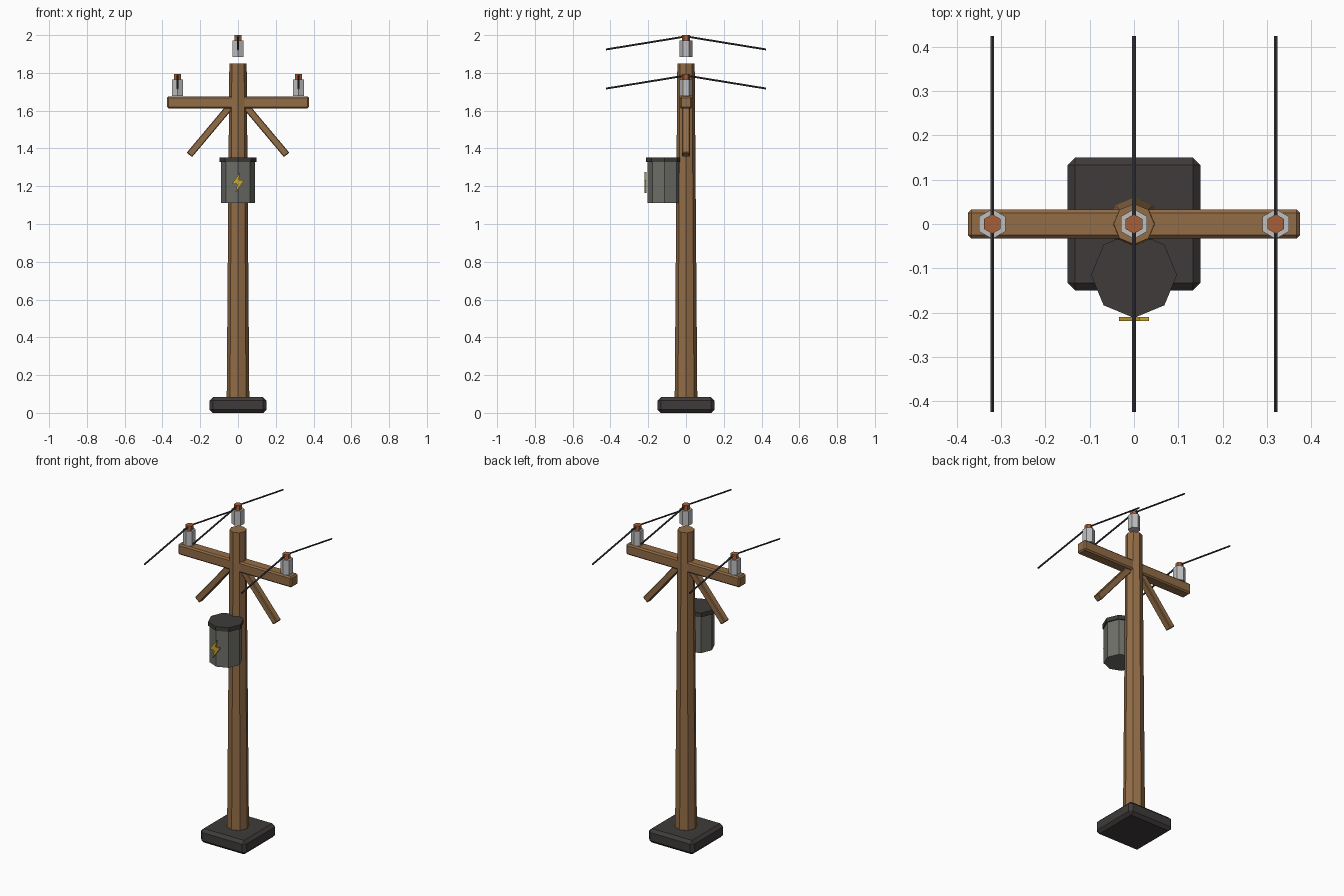
import bpy
import bmesh
from math import radians
from mathutils import Vector

cube = bpy.data.objects.get("Cube")
if cube:
    bpy.data.objects.remove(cube, do_unlink=True)


def material(name, r, g, b):
    m = bpy.data.materials.new(name)
    m.use_nodes = True
    m.diffuse_color = (r, g, b, 1)
    m.node_tree.nodes["Principled BSDF"].inputs["Base Color"].default_value = (r, g, b, 1)
    return m


wood = material("brown wood", 0.29, 0.153, 0.062)
dark = material("charcoal", 0.05, 0.043, 0.043)
grey = material("grey metal", 0.156, 0.156, 0.138)
ceramic = material("pale ceramic", 0.52, 0.52, 0.52)
copper = material("copper", 0.38, 0.115, 0.04)
yellow = material("yellow", 0.58, 0.38, 0.03)


def box(name, mat, size, loc, bevel, tilt=0):
    bpy.ops.mesh.primitive_cube_add(size=1, location=loc, rotation=(0, tilt, 0))
    ob = bpy.context.object
    ob.name = name
    ob.scale = size
    bpy.ops.object.transform_apply(location=False, rotation=False, scale=True)
    mod = ob.modifiers.new("chamfer", 'BEVEL')
    mod.width = bevel
    mod.segments = 1
    ob.data.materials.append(mat)
    return ob


def prism(name, mat, sides, r1, r2, x, y, z1, z2):
    bpy.ops.mesh.primitive_cone_add(vertices=sides, radius1=r1, radius2=r2,
                                    depth=z2 - z1, location=(x, y, (z1 + z2) / 2))
    ob = bpy.context.object
    ob.name = name
    ob.data.materials.append(mat)
    return ob


def wire(name, start, end):
    start, end = Vector(start), Vector(end)
    d = end - start
    bpy.ops.mesh.primitive_cylinder_add(vertices=6, radius=0.005, depth=d.length,
                                        location=(start + end) / 2)
    ob = bpy.context.object
    ob.name = name
    ob.rotation_euler = d.to_track_quat('Z', 'Y').to_euler()
    ob.data.materials.append(dark)


# Footing, tapered pole and crossarm
box("base", dark, (0.3, 0.3, 0.083), (0, 0, 0.0415), 0.017)
prism("pole", wood, 8, 0.06, 0.046, 0, 0, 0.06, 1.85)
box("crossarm", wood, (0.75, 0.066, 0.064), (0, 0, 1.644), 0.008)

# Diagonal braces
for side, label in ((1, "left"), (-1, "right")):
    box(label + "_brace", wood, (0.037, 0.04, 0.35),
        (side * 0.145, 0, 1.5), 0.004, radians(-40 * side))

# Insulators with copper caps and sagging wires
for x, top, label in ((0, 2.0, "centre"), (0.32, 1.793, "left"), (-0.32, 1.793, "right")):
    prism(label + "_insulator", ceramic, 6, 0.034, 0.034, x, 0, top - 0.115, top - 0.028)
    prism(label + "_insulator_cap", copper, 6, 0.022, 0.022, x, 0, top - 0.03, top)
    for dy, end in ((-1, "front"), (1, "back")):
        wire(label + "_" + end + "_wire", (x, 0, top - 0.007), (x, dy * 0.424, top - 0.076))

# Transformer can and lid
prism("transformer_body", grey, 8, 0.09, 0.09, 0, -0.115, 1.11, 1.33)
prism("transformer_lid", dark, 8, 0.097, 0.097, 0, -0.115, 1.327, 1.352)

# Lightning bolt plate
outline = [(0.012, 0.055), (-0.034, -0.008), (-0.004, -0.008),
           (-0.014, -0.055), (0.034, 0.014), (0.004, 0.014)]
bm = bmesh.new()
face = bm.faces.new([bm.verts.new((x, -0.219, 1.219 + z)) for x, z in outline])
new = bmesh.ops.extrude_face_region(bm, geom=[face])
bmesh.ops.translate(bm, vec=(0, 0.009, 0),
                    verts=[g for g in new["geom"] if isinstance(g, bmesh.types.BMVert)])
bmesh.ops.recalc_face_normals(bm, faces=bm.faces)
mesh = bpy.data.meshes.new("bolt_sign")
bm.to_mesh(mesh)
bm.free()
mesh.materials.append(yellow)
bpy.context.collection.objects.link(bpy.data.objects.new("bolt_sign", mesh))
